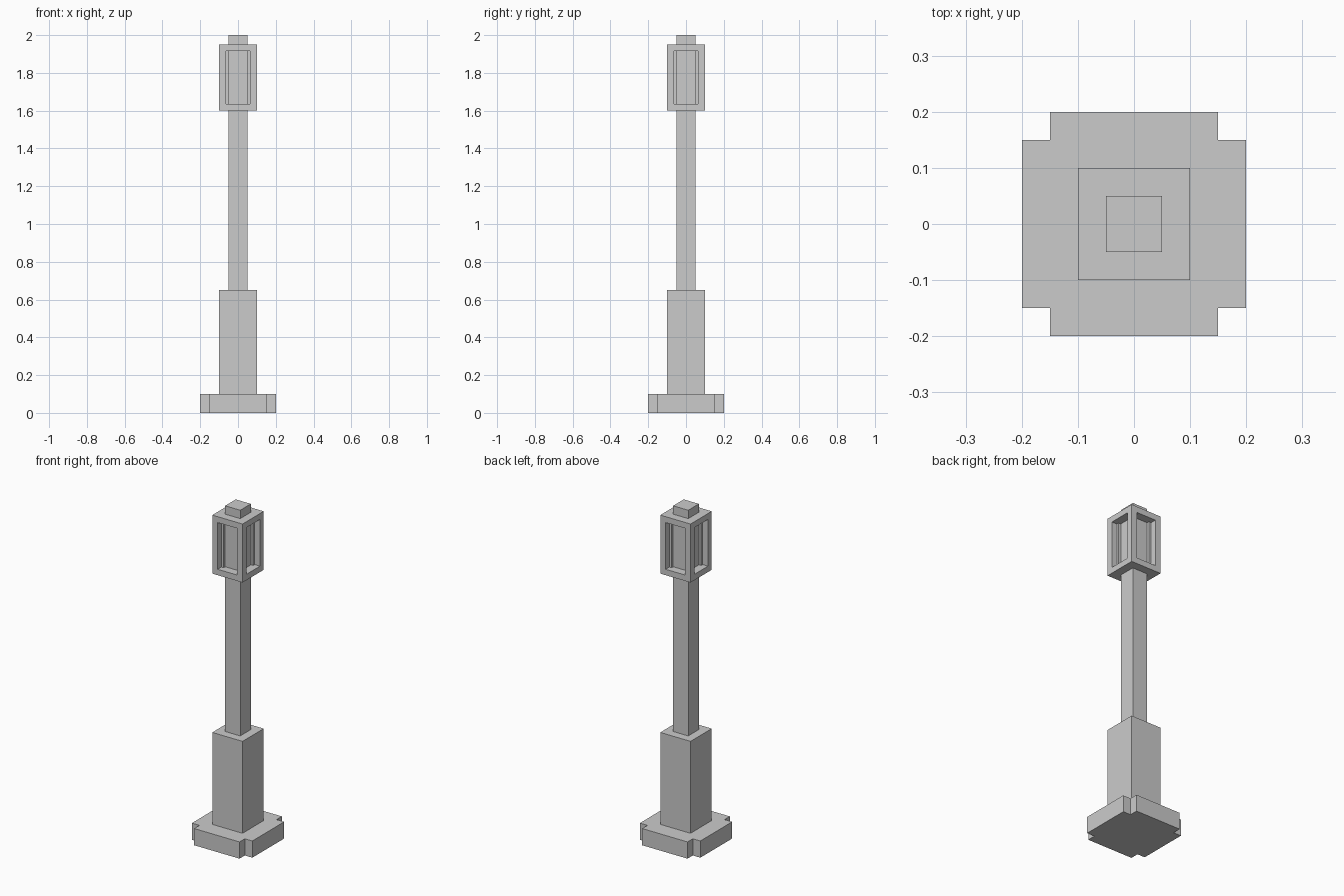
import bpy
import bmesh

if "Cube" in bpy.data.objects:
    bpy.data.objects.remove(bpy.data.objects["Cube"])


def finish(name, bm):
    bmesh.ops.recalc_face_normals(bm, faces=bm.faces)
    mesh = bpy.data.meshes.new(name)
    bm.to_mesh(mesh)
    bm.free()
    obj = bpy.data.objects.new(name, mesh)
    bpy.context.collection.objects.link(obj)
    return obj


def prism(outline, z0, z1):
    """Extrude a flat outline from z0 up to z1."""
    bm = bmesh.new()
    face = bm.faces.new([bm.verts.new((x, y, z0)) for x, y in outline])
    top = bmesh.ops.extrude_face_region(bm, geom=[face], use_keep_orig=True)
    verts = [g for g in top["geom"] if isinstance(g, bmesh.types.BMVert)]
    bmesh.ops.translate(bm, verts=verts, vec=(0, 0, z1 - z0))
    bmesh.ops.recalc_face_normals(bm, faces=bm.faces)
    return bm


def square(h):
    return [(-h, -h), (h, -h), (h, h), (-h, h)]


# Foot: square slab with notched corners, one corner turned four times
outline = []
corner = [(0.15, -0.2), (0.15, -0.15), (0.2, -0.15)]
for _ in range(4):
    outline += corner
    corner = [(-y, x) for x, y in corner]
finish("foot", prism(outline, 0, 0.1))

# Stacked square post sections
for name, half, z0, z1 in [
    ("pedestal", 0.1, 0.1, 0.65),
    ("pole", 0.05, 0.65, 1.6),
    ("lantern_cap", 0.05, 1.95, 2.0),
]:
    finish(name, prism(square(half), z0, z1))

# Lantern: box with a recessed window on each side
bm = prism(square(0.1), 1.6, 1.95)
bm.normal_update()
sides = [f for f in bm.faces if abs(f.normal.z) < 0.5]
bmesh.ops.inset_individual(bm, faces=sides, thickness=0.05)
bm.normal_update()
for window in sides:
    inward = -window.normal.copy() * 0.05
    new = bmesh.ops.extrude_discrete_faces(bm, faces=[window])["faces"][0]
    bmesh.ops.translate(bm, verts=new.verts, vec=inward)
finish("lantern", bm)
